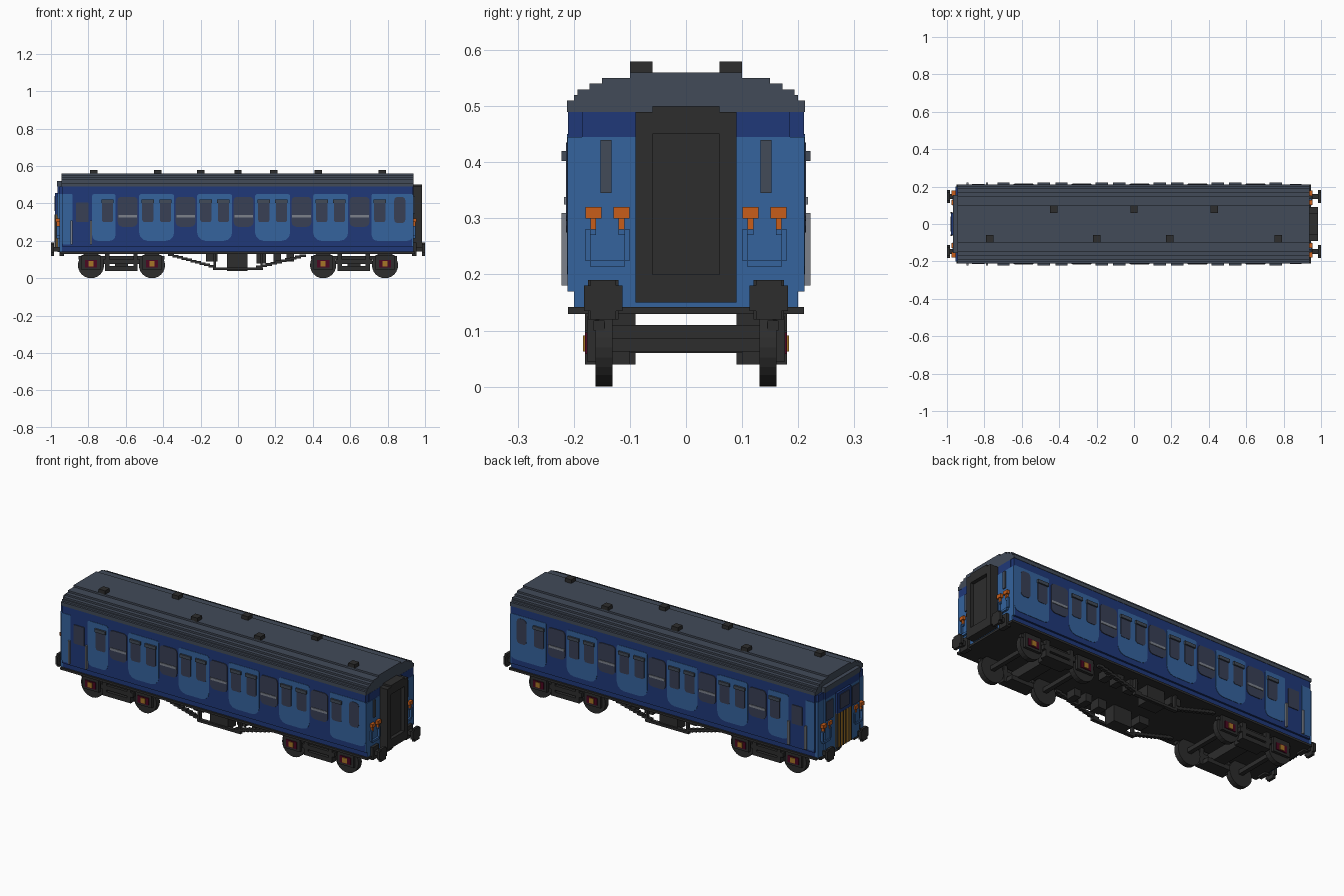
import bpy, bmesh, math
from mathutils import Matrix

if "Cube" in bpy.data.objects:
    bpy.data.objects.remove(bpy.data.objects["Cube"])


def mat(name, r, g, b):
    m = bpy.data.materials.new(name)
    m.use_nodes = True
    m.diffuse_color = (r, g, b, 1)
    p = m.node_tree.nodes["Principled BSDF"]
    p.inputs["Base Color"].default_value = (r, g, b, 1)
    p.inputs["Roughness"].default_value = 0.8
    return m


LIGHT = mat("light blue", 0.035, 0.125, 0.34)
NAVY = mat("navy blue", 0.014, 0.040, 0.19)
SLATE = mat("roof slate", 0.054, 0.070, 0.098)
BLACK = mat("charcoal", 0.026, 0.026, 0.026)
GLASS = mat("window glass", 0.040, 0.050, 0.090)
GREY = mat("metal grey", 0.20, 0.22, 0.26)
ORANGE = mat("orange", 0.58, 0.11, 0.01)
RED = mat("dark red", 0.07, 0.002, 0.015)
AMBER = mat("amber", 0.38, 0.18, 0.02)


def finish(bm, name, m):
    bmesh.ops.recalc_face_normals(bm, faces=bm.faces)
    me = bpy.data.meshes.new(name)
    bm.to_mesh(me)
    bm.free()
    me.materials.append(m)
    ob = bpy.data.objects.new(name, me)
    bpy.context.collection.objects.link(ob)
    return ob


def boxes(name, m, items):
    """Boxes given as (x0, x1, y0, y1, z0, z1), joined in one object."""
    bm = bmesh.new()
    for x0, x1, y0, y1, z0, z1 in items:
        mx = Matrix.Translation(((x0 + x1) / 2, (y0 + y1) / 2, (z0 + z1) / 2))
        mx = mx @ Matrix.Diagonal((abs(x1 - x0), abs(y1 - y0), abs(z1 - z0), 1))
        bmesh.ops.create_cube(bm, size=1, matrix=mx)
    return finish(bm, name, m)


def both(items):
    """Repeat boxes on the other side of the carriage."""
    return items + [(a, b, -d, -c, e, f) for a, b, c, d, e, f in items]


def prism(bm, pts, a, b, axis):
    """Extrude a 2D outline from a to b along x (pts = y,z) or y (pts = x,z)."""
    put = (lambda p, t: (t, p[0], p[1])) if axis == "x" else (lambda p, t: (p[0], t, p[1]))
    v0 = [bm.verts.new(put(p, a)) for p in pts]
    v1 = [bm.verts.new(put(p, b)) for p in pts]
    bm.faces.new(v0)
    bm.faces.new(v1[::-1])
    for i in range(len(pts)):
        j = (i + 1) % len(pts)
        bm.faces.new((v0[i], v0[j], v1[j], v1[i]))


def rounded(x0, x1, z0, z1, r_low, r_top):
    """Rectangle outline with rounded lower and upper corners."""
    pts = []
    for cx, cz, r, start in ((x0, z0, r_low, 180), (x1, z0, r_low, 270), (x1, z1, r_top, 0), (x0, z1, r_top, 90)):
        ox = cx + r if cx == x0 else cx - r
        oz = cz + r if cz == z0 else cz - r
        for k in range(4):
            t = math.radians(start + 30 * k)
            p = (ox + r * math.cos(t), oz + r * math.sin(t))
            if not pts or (p[0] - pts[-1][0]) ** 2 + (p[1] - pts[-1][1]) ** 2 > 1e-9:
                pts.append(p)
    return pts


def side_plates(name, m, outlines, y0, y1):
    bm = bmesh.new()
    for o in outlines:
        for s in (1, -1):
            prism(bm, o, s * y0, s * y1, "y")
    return finish(bm, name, m)


def profile(name, m, half, x0, x1):
    bm = bmesh.new()
    prism(bm, half + [(-y, z) for y, z in reversed(half)], x0, x1, "x")
    return finish(bm, name, m)


X0, X1 = -0.94, 0.935

# Body shell and stepped roof
profile("body_shell", NAVY, [(0.20, 0.14), (0.20, 0.17), (0.21, 0.17), (0.21, 0.495)], X0, X1)
roof = [(0.212, 0.49), (0.212, 0.51)]
for y, z in ((0.20, 0.52), (0.193, 0.53), (0.172, 0.54), (0.15, 0.55), (0.10, 0.56)):
    roof += [(y, roof[-1][1]), (y, z)]
profile("roof", SLATE, roof, X0 - 0.005, X1 + 0.002)
boxes("roof_vents", BLACK,
      [(x - 0.02, x + 0.02, -0.10, -0.06, 0.555, 0.58) for x in (-0.77, -0.2, 0.19, 0.77)] +
      [(x - 0.02, x + 0.02, 0.06, 0.10, 0.555, 0.58) for x in (-0.43, 0, 0.43)])

# Side livery: pale panels round the doors, navy left round the wide windows
wide = [0.03 + 0.31 * k for k in range(-2, 3)]
doors = [x + d for x in wide for d in (-0.108, 0.108)]
panels = [rounded(c - 0.094, c + 0.094, 0.20, 0.45, 0.045, 0.012)
          for c in (x + 0.155 for x in wide[:-1])]
panels += [rounded(-0.78, -0.655, 0.20, 0.45, 0.03, 0.01),
           rounded(0.715, X1, 0.20, 0.45, 0.03, 0.005),
           rounded(X0, -0.885, 0.18, 0.45, 0.01, 0.005)]
side_plates("pale_side_panels", LIGHT, panels, 0.209, 0.212)

# Windows, hoods and bars
side_plates("wide_windows", GLASS, [rounded(x - 0.053, x + 0.053, 0.275, 0.435, 0.025, 0.02) for x in wide], 0.209, 0.214)
side_plates("door_windows", GLASS,
            [rounded(x - 0.03, x + 0.03, 0.30, 0.42, 0.012, 0.006) for x in doors] +
            [rounded(0.835, 0.895, 0.295, 0.435, 0.02, 0.02),
             rounded(-0.865, -0.80, 0.30, 0.405, 0.004, 0.004)], 0.209, 0.214)
boxes("door_window_hoods", SLATE, both([(x - 0.033, x + 0.033, 0.21, 0.222, 0.402, 0.42) for x in doors]))
boxes("window_bars", GREY, both([(x - 0.05, x + 0.05, 0.21, 0.217, 0.325, 0.338) for x in wide]))
boxes("cab_handrails", GREY, both([(x - 0.005, x + 0.005, 0.21, 0.222, 0.18, 0.31) for x in (-0.89, -0.785)]))

# Gangway end: pale face, navy band, framed recess
boxes("gangway_end_face", LIGHT, [(X1 - 0.005, X1 + 0.004, -0.20, 0.20, 0.14, 0.445)] +
      both([(X1 - 0.005, X1 + 0.004, 0.195, 0.211, 0.17, 0.445)]))
boxes("gangway_end_band", NAVY, [(X1 - 0.005, X1 + 0.003, -0.185, 0.185, 0.445, 0.49)])
boxes("gangway_frame", BLACK, both([(X1, 0.985, 0.06, 0.09, 0.15, 0.49)]) +
      [(X1, 0.985, -0.06, 0.06, 0.45, 0.50), (X1, 0.985, -0.06, 0.06, 0.15, 0.20),
       (X1, 0.965, -0.06, 0.06, 0.20, 0.45)])
boxes("end_strips", SLATE, both([(X1, 0.945, 0.133, 0.152, 0.345, 0.44)]))

# Cab end: bowed front with windows and a centre door
boxes("cab_front", LIGHT, [(-0.955, X0 + 0.005, -0.20, 0.20, 0.14, 0.45),
                           (-0.965, X0, -0.15, 0.15, 0.14, 0.45)])
boxes("cab_brow", NAVY, [(-0.955, X0, -0.195, 0.195, 0.45, 0.49),
                         (-0.965, X0, -0.15, 0.15, 0.45, 0.49)])
boxes("cab_brow_cap", SLATE, [(-0.967, X0, -0.155, 0.155, 0.49, 0.52)])
boxes("cab_windows", GLASS, both([(-0.969, -0.955, 0.085, 0.145, 0.33, 0.435)]) +
      [(-0.982, -0.965, -0.04, 0.04, 0.36, 0.44)])
boxes("cab_door_upper", NAVY, [(-0.978, -0.955, -0.06, 0.06, 0.34, 0.455)])
boxes("cab_door", AMBER, [(-0.978, -0.955, -0.06, 0.06, 0.15, 0.34)])
boxes("cab_door_slats", BLACK, [(-0.981, -0.97, y - 0.003, y + 0.003, 0.15, 0.34)
                                for y in (-0.06, -0.036, -0.012, 0.012, 0.036, 0.06)])

# Lamps, hose loops and buffers at both ends
lamps, hoses, buffers = [], [], []
for s, face in ((1, X1), (-1, -0.955)):
    def out(a, b, *rest):
        p, q = sorted((face + s * a, face + s * b))
        return (p, q) + rest
    for y in (0.115, 0.165):
        lamps += [out(0, 0.02, y - 0.014, y + 0.014, 0.30, 0.32),
                  out(0, 0.015, y - 0.005, y + 0.005, 0.28, 0.30)]
    hoses += [out(0, 0.015, 0.10, 0.11, 0.225, 0.28), out(0, 0.015, 0.17, 0.18, 0.225, 0.28),
              out(0, 0.015, 0.11, 0.17, 0.213, 0.225),
              out(0, 0.012, 0.11, 0.12, 0.27, 0.285), out(0, 0.012, 0.16, 0.17, 0.27, 0.285)]
    for a, b, y0, y1, z0, z1 in ((0.985, 1.0, 0.113, 0.182, 0.135, 0.18),
                                 (0.985, 1.0, 0.125, 0.17, 0.12, 0.19),
                                 (0.93, 0.99, 0.135, 0.16, 0.143, 0.168),
                                 (0.93, 0.955, 0.12, 0.175, 0.12, 0.19)):
        buffers.append((s * a, s * b, y0, y1, z0, z1))
boxes("end_lamps", ORANGE, both(lamps))
boxes("end_hoses", LIGHT, both(hoses))
boxes("buffers", BLACK, both(buffers))

# Underframe: floor, truss and equipment
boxes("floor_plate", BLACK, [(X0 - 0.01, X1 + 0.01, -0.21, 0.21, 0.13, 0.142)])
truss = []
for a, b, za, zb, n in ((-0.37, -0.13, 0.125, 0.065, 10), (-0.13, 0.13, 0.05, 0.05, 1), (0.10, 0.36, 0.06, 0.12, 10)):
    for k in range(n):
        z = za + (zb - za) * k / max(n - 1, 1)
        w = (b - a) / n
        truss.append((a + w * k - 0.004, a + w * (k + 1) + 0.004, 0.15, 0.17, z - 0.007, z + 0.007))
truss += [(x, x + 0.012, 0.15, 0.17, 0.05, 0.132) for x in (-0.13, 0.12)]
boxes("truss_rods", BLACK, both(truss))
boxes("underfloor_boxes", BLACK, both([(-0.06, 0.05, 0.09, 0.16, 0.04, 0.132), (-0.17, -0.11, 0.09, 0.15, 0.09, 0.132),
                                       (0.10, 0.15, 0.09, 0.15, 0.08, 0.132), (0.19, 0.23, 0.09, 0.15, 0.085, 0.132),
                                       (0.26, 0.30, 0.09, 0.15, 0.09, 0.132)]))

# Bogies with wheels, axle boxes and springs
bm = bmesh.new()
frames, axle, caps = [], [], []
for c, wheels in ((-0.623, (-0.786, -0.46)), (0.62, (0.455, 0.786))):
    frames += [(c - 0.10, c + 0.10, 0.14, 0.18, 0.075, 0.10), (c - 0.07, c + 0.07, 0.10, 0.18, 0.04, 0.065),
               (c - 0.23, c + 0.23, 0.145, 0.165, 0.10, 0.118),
               (c - 0.035, c + 0.035, 0.0, 0.15, 0.06, 0.11)]
    for d in (-0.075, 0.075):
        frames.append((c + d - 0.012, c + d + 0.012, 0.14, 0.18, 0.04, 0.132))
    for x in wheels:
        for s in (1, -1):
            mx = Matrix.Translation((x, s * 0.146, 0.07)) @ Matrix.Rotation(math.pi / 2, 4, "X")
            bmesh.ops.create_cone(bm, cap_ends=True, segments=24, radius1=0.07, radius2=0.07, depth=0.03, matrix=mx)
        frames += [(x - 0.012, x + 0.012, 0.0, 0.14, 0.063, 0.087),
                   (x - 0.05, x + 0.05, 0.155, 0.176, 0.045, 0.125)]
        axle.append((x - 0.033, x + 0.033, 0.16, 0.18, 0.058, 0.097))
        caps.append((x - 0.014, x + 0.014, 0.17, 0.184, 0.063, 0.091))
finish(bm, "wheels", BLACK)
boxes("bogie_frames", BLACK, both(frames))
boxes("axle_boxes", RED, both(axle))
boxes("axle_caps", AMBER, both(caps))
